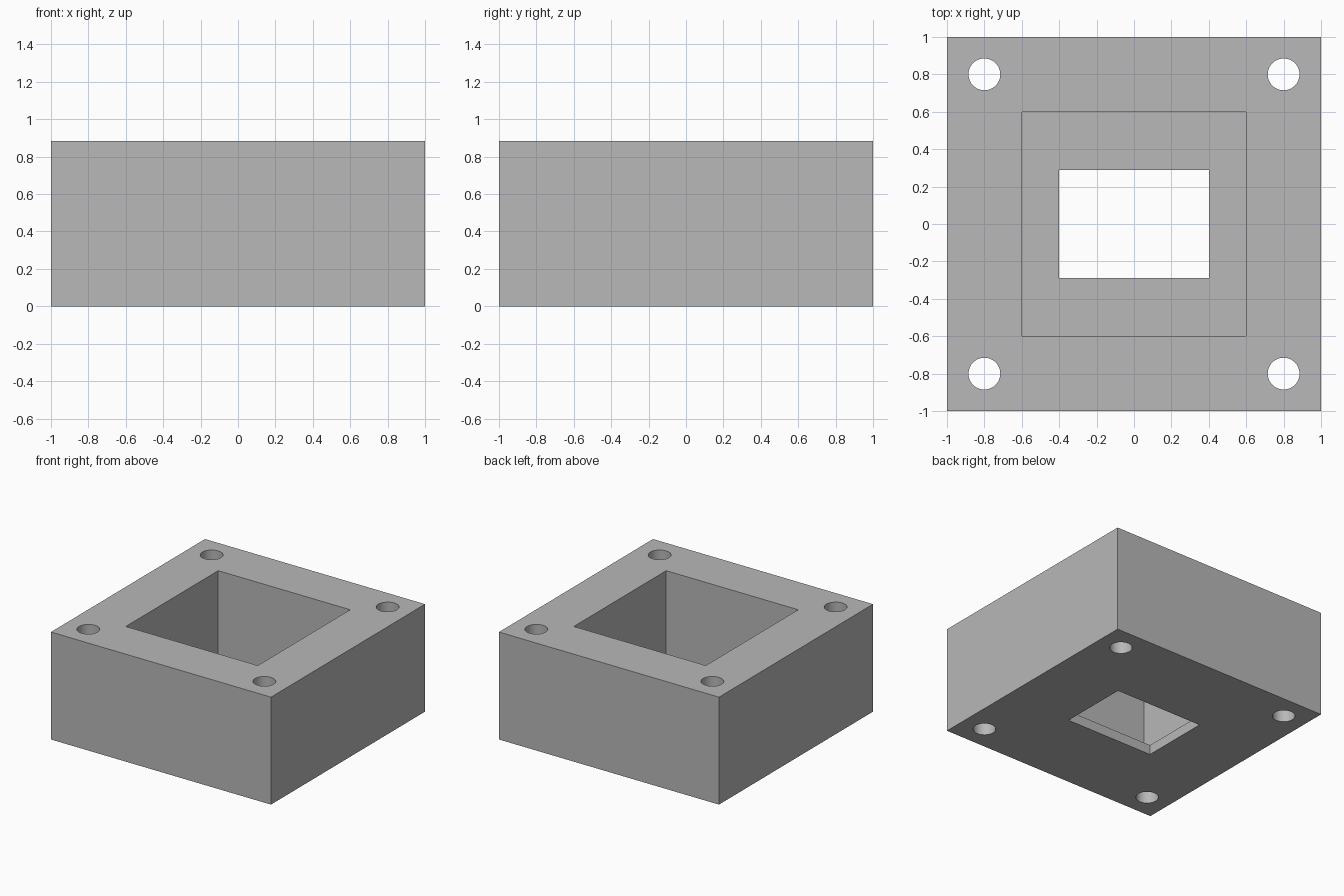
import bpy
import math

if "Cube" in bpy.data.objects:
    bpy.data.objects.remove(bpy.data.objects["Cube"], do_unlink=True)

HEIGHT = 0.883
FLOOR = 0.08

grey = bpy.data.materials.new("plain grey")
grey.use_nodes = True
colour = (0.48, 0.48, 0.48, 1)
grey.diffuse_color = colour
grey.node_tree.nodes["Principled BSDF"].inputs["Base Color"].default_value = colour


def box(name, width, depth, bottom, top):
    bpy.ops.mesh.primitive_cube_add(size=1, location=(0, 0, (bottom + top) / 2))
    obj = bpy.context.object
    obj.name = name
    obj.scale = (width, depth, top - bottom)
    bpy.ops.object.transform_apply(location=True, rotation=False, scale=True)
    obj.data.materials.append(grey)
    return obj


# Square housing block
housing = box("housing_block", 2, 2, 0, HEIGHT)

# Deep square pocket and the smaller window through its floor
cutters = [
    box("pocket_cutter", 1.2, 1.2, FLOOR, HEIGHT + 0.2),
    box("floor_window_cutter", 0.8, 0.58, -0.2, FLOOR + 0.2),
]

# Bolt holes through the four corners
for x in (-0.8, 0.8):
    for y in (-0.8, 0.8):
        bpy.ops.mesh.primitive_cylinder_add(
            vertices=48, radius=0.085, depth=2, location=(x, y, HEIGHT / 2))
        hole = bpy.context.object
        hole.name = "bolt_hole_cutter"
        hole.data.materials.append(grey)
        cutters.append(hole)

# Cut every opening, then discard the cutters
bpy.ops.object.select_all(action="DESELECT")
bpy.context.view_layer.objects.active = housing
housing.select_set(True)
for cutter in cutters:
    cutter.hide_render = True
    cut = housing.modifiers.new(cutter.name, "BOOLEAN")
    cut.operation = "DIFFERENCE"
    cut.solver = "EXACT"
    cut.object = cutter
    bpy.ops.object.modifier_apply(modifier=cut.name)
for cutter in cutters:
    bpy.data.objects.remove(cutter, do_unlink=True)

# Round hole walls, crisp edges elsewhere
bpy.ops.object.shade_smooth_by_angle(angle=math.radians(30))
